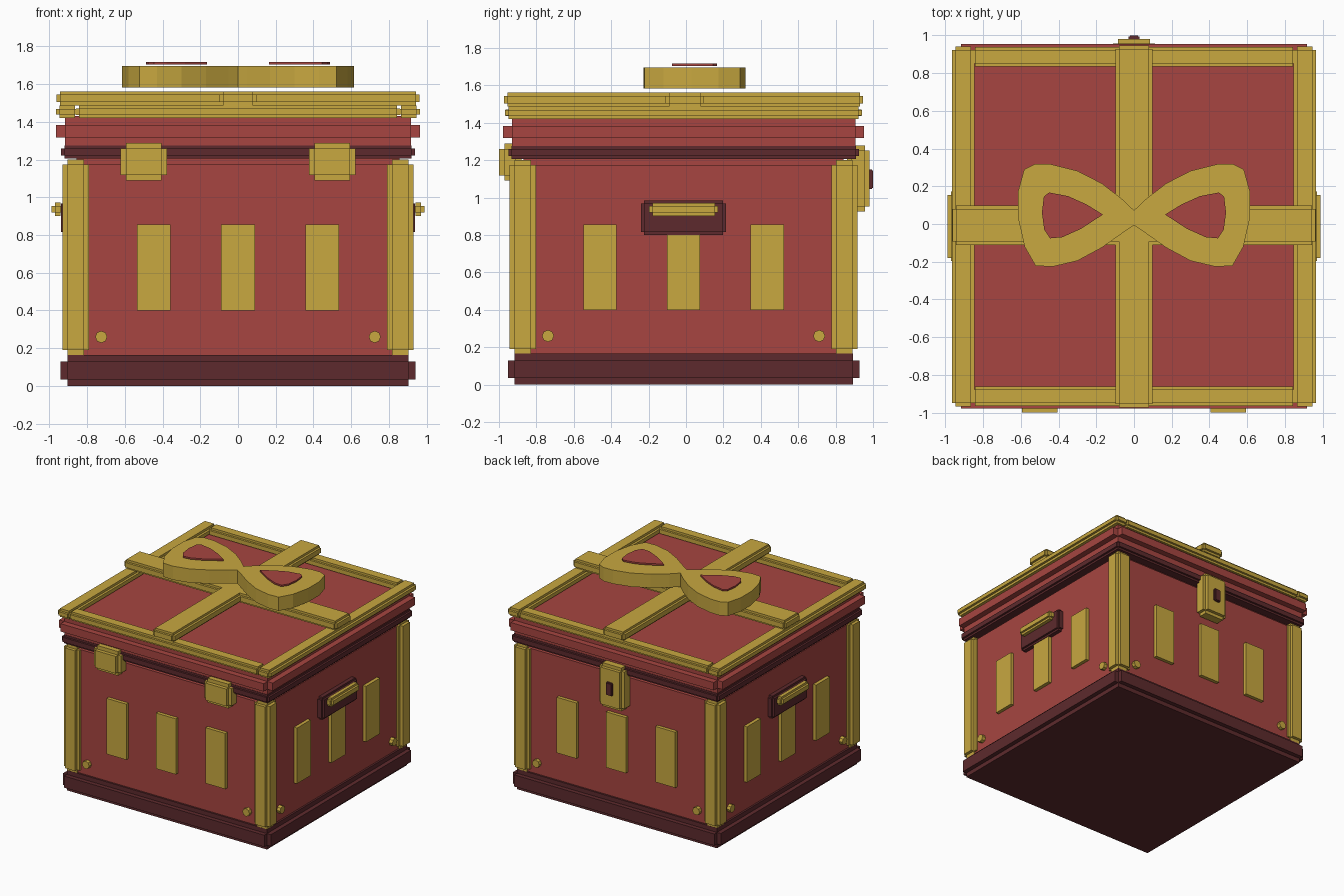
import bpy, bmesh, math
from mathutils import Matrix, Vector

if "Cube" in bpy.data.objects:
    bpy.data.objects.remove(bpy.data.objects["Cube"])

YC = -0.013  # chest centre in y


def material(name, rgb):
    m = bpy.data.materials.new(name)
    m.diffuse_color = (*rgb, 1)
    m.use_nodes = True
    m.node_tree.nodes["Principled BSDF"].inputs["Base Color"].default_value = m.diffuse_color
    return m


GOLD = material("gold", (0.578, 0.392, 0.051))
RED = material("red", (0.385, 0.060, 0.052))
DARK = material("dark_maroon", (0.110, 0.023, 0.026))


def finish(bm, name, mat):
    bmesh.ops.recalc_face_normals(bm, faces=bm.faces[:])
    me = bpy.data.meshes.new(name)
    bm.to_mesh(me)
    bm.free()
    me.materials.append(mat)
    ob = bpy.data.objects.new(name, me)
    bpy.context.collection.objects.link(ob)
    return ob


def add_box(bm, lo, hi):
    lo, hi = Vector(lo), Vector(hi)
    mid, size = (lo + hi) / 2, hi - lo
    mat = Matrix.Translation(mid) @ Matrix.Diagonal((*size, 1))
    bmesh.ops.create_cube(bm, size=1, matrix=mat)


def box(name, lo, hi, mat):
    bm = bmesh.new()
    add_box(bm, lo, hi)
    return finish(bm, name, mat)


def stepped_box(name, lo, hi, b, mat):
    """Box with every edge notched by b: three crossing boxes."""
    bm = bmesh.new()
    for axis in range(3):
        l = [lo[i] + (0 if i == axis else b) for i in range(3)]
        h = [hi[i] - (0 if i == axis else b) for i in range(3)]
        add_box(bm, l, h)
    return finish(bm, name, mat)


def slab(name, half, z0, z1, b, mat):
    return stepped_box(name, (-half, YC - half, z0), (half, YC + half, z1), b, mat)


def prism(name, pts, z0, z1, mat):
    bm = bmesh.new()
    face = bm.faces.new([bm.verts.new((x, y, z0)) for x, y in pts])
    ext = bmesh.ops.extrude_face_region(bm, geom=[face])
    verts = [v for v in ext["geom"] if isinstance(v, bmesh.types.BMVert)]
    bmesh.ops.translate(bm, verts=verts, vec=(0, 0, z1 - z0))
    return finish(bm, name, mat)


# Stacked body: plinth, chest, rim and lid
slab("plinth", 0.94, 0.0, 0.165, 0.035, DARK)
slab("chest_body", 0.89, 0.08, 1.21, 0.035, RED).data.transform(Matrix.Identity(4))
slab("rim", 0.937, 1.205, 1.275, 0.016, DARK)
slab("lid", 0.966, 1.27, 1.43, 0.048, RED)

# Corner posts
for sx in (-1, 1):
    for sy in (-1, 1):
        x, y = sx * 0.86, YC + sy * 0.86
        stepped_box("corner_post", (x - 0.07, y - 0.07, 0.165),
                    (x + 0.07, y + 0.07, 1.20), 0.026, GOLD)

# Frame rails round the lid top
for s in (-1, 1):
    x = s * 0.905
    stepped_box("lid_side_rail", (x - 0.06, YC - 0.955, 1.42),
                (x + 0.06, YC + 0.955, 1.488), 0.019, GOLD)
    y = YC + s * 0.9
    stepped_box("lid_cross_rail", (-0.86, y - 0.052, 1.42),
                (0.86, y + 0.052, 1.488), 0.017, GOLD)

# Crossed ribbon
stepped_box("ribbon_across", (-0.962, YC - 0.097, 1.486),
            (0.962, YC + 0.11, 1.562), 0.018, GOLD)
stepped_box("ribbon_lengthwise", (-0.098, YC - 0.96, 1.486),
            (0.098, YC + 0.96, 1.562), 0.018, GOLD)

# Bow with raised inlays
upper = [(0.06, 0.13), (0.17, 0.215), (0.30, 0.282), (0.44, 0.317), (0.525, 0.318),
         (0.582, 0.29), (0.614, 0.175)]
lower = [(0.614, 0.03), (0.58, -0.12), (0.522, -0.222), (0.43, -0.226),
         (0.30, -0.195), (0.17, -0.125), (0.05, -0.04)]
half = upper + lower
outline = [(0, 0.072)] + half + [(0, -0.007)] + [(-x, y) for x, y in reversed(half)]
prism("bow", outline, 1.583, 1.695, GOLD)
inlay = [(0.165, 0.05), (0.25, 0.103), (0.35, 0.148), (0.45, 0.167), (0.478, 0.145),
         (0.488, 0.06), (0.476, -0.03), (0.445, -0.076), (0.38, -0.07), (0.28, -0.025)]
for s in (-1, 1):
    prism("bow_inlay", [(s * x, y) for x, y in inlay], 1.704, 1.717, RED)

# Panels and rivets on all four walls
for k in range(4):
    turn = Matrix.Translation((0, YC, 0)) @ Matrix.Rotation(k * math.pi / 2, 4, "Z")
    for x in (-0.447, 0, 0.447):
        p = box("wall_panel", (x - 0.089, -0.918, 0.40), (x + 0.089, -0.87, 0.855), GOLD)
        p.data.transform(turn)
    for x in (-0.725, 0.725):
        bm = bmesh.new()
        m = Matrix.Translation((x, -0.895, 0.26)) @ Matrix.Rotation(math.pi / 2, 4, "X")
        bmesh.ops.create_cone(bm, cap_ends=True, segments=8, radius1=0.032,
                              radius2=0.032, depth=0.05, matrix=m)
        finish(bm, "rivet", GOLD).data.transform(turn)

# Front hinges
for x in (-0.5, 0.5):
    stepped_box("front_hinge", (x - 0.123, -1.0, 1.09), (x + 0.123, -0.88, 1.288), 0.029, GOLD)

# Back latch with keyhole
stepped_box("back_latch", (-0.112, 0.86, 0.925), (0.112, 0.982, 1.278), 0.026, GOLD)
stepped_box("keyhole", (-0.028, 0.95, 1.045), (0.028, 1.0, 1.15), 0.006, DARK)

# Side handles on dark plates
for s in (-1, 1):
    def side(name, x0, x1, hy, z0, z1, b, mat):
        xs = sorted((s * x0, s * x1))
        stepped_box(name, (xs[0], YC - hy, z0), (xs[1], YC + hy, z1), b, mat)
    side("handle_plate", 0.87, 0.938, 0.228, 0.80, 0.983, 0.016, DARK)
    side("handle", 0.925, 0.988, 0.184, 0.902, 0.972, 0.017, GOLD)
